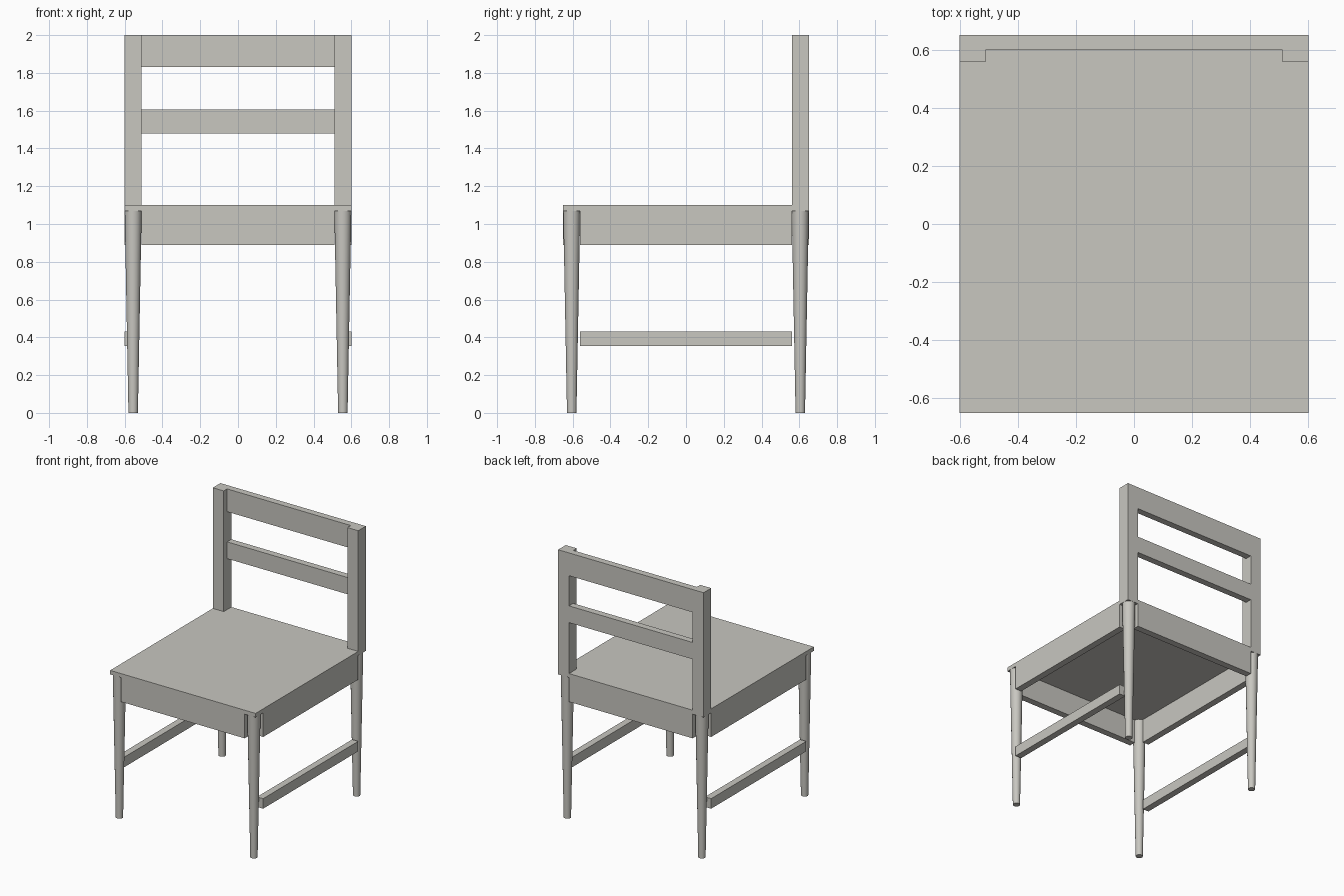
import bpy

if "Cube" in bpy.data.objects:
    bpy.data.objects.remove(bpy.data.objects["Cube"])

mat = bpy.data.materials.new("warm_grey_paint")
mat.diffuse_color = (0.58, 0.57, 0.53, 1)
mat.use_nodes = True
mat.node_tree.nodes["Principled BSDF"].inputs["Base Color"].default_value = mat.diffuse_color

W, D = 0.60, 0.65        # half width and half depth
POST = 0.09              # post and leg thickness
RAIL = 0.05              # thickness of rails and slats
SEAT_Z, APRON_Z, FLOOR_Z = 1.10, 1.07, 0.89
IX, IY = W - POST, D - POST


def box(name, x, y, z):
    """Box spanning the given (min, max) ranges."""
    bpy.ops.mesh.primitive_cube_add(size=1, location=[sum(r) / 2 for r in (x, y, z)])
    ob = bpy.context.object
    ob.name = name
    ob.scale = [r[1] - r[0] for r in (x, y, z)]
    bpy.ops.object.transform_apply(location=False, rotation=False, scale=True)
    ob.data.materials.append(mat)


def leg(name, x, y):
    """Round leg tapering towards the floor."""
    bpy.ops.mesh.primitive_cone_add(vertices=24, radius1=0.025, radius2=POST / 2,
                                    depth=APRON_Z, location=(x, y, APRON_Z / 2))
    ob = bpy.context.object
    ob.name = name
    ob.data.materials.append(mat)
    bpy.ops.object.shade_smooth_by_angle()


# Seat board
box("seat", (-W, W), (-D, D), (APRON_Z, SEAT_Z))

# Front and back aprons between the legs
box("front_apron", (-IX, IX), (-D, -D + RAIL), (FLOOR_Z, APRON_Z))
box("back_apron", (-IX, IX), (D - RAIL, D), (FLOOR_Z, APRON_Z))

# Mirrored side parts
for side, s in (("left", -1), ("right", 1)):
    outer = sorted((s * (W - RAIL), s * W))
    box(side + "_apron", outer, (-IY, IY), (FLOOR_Z, APRON_Z))
    box(side + "_stretcher", outer, (-IY, IY), (0.355, 0.43))
    box(side + "_back_post", sorted((s * IX, s * W)), (IY, D), (SEAT_Z, 2.0))
    for end, t in (("front", -1), ("back", 1)):
        leg(f"{end}_{side}_leg", s * (W - POST / 2), t * (D - POST / 2))

# Backrest slats, flush with the rear of the posts
box("top_slat", (-IX, IX), (D - RAIL, D), (1.83, 2.0))
box("middle_slat", (-IX, IX), (D - RAIL, D), (1.48, 1.605))
